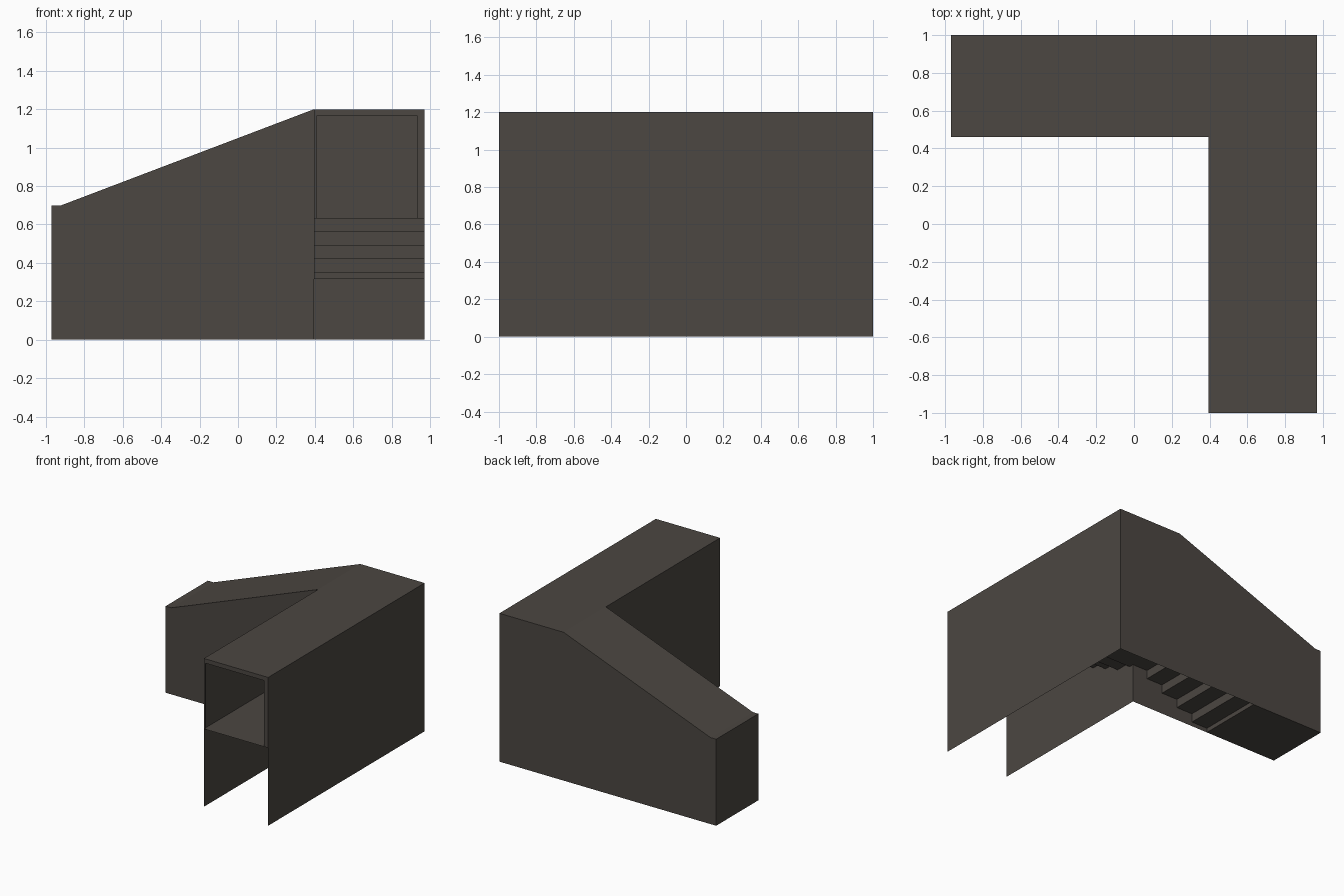
import bpy

if "Cube" in bpy.data.objects:
    bpy.data.objects.remove(bpy.data.objects["Cube"])

mat = bpy.data.materials.new("dark taupe")
mat.diffuse_color = (0.072, 0.063, 0.054, 1)
mat.use_nodes = True
mat.node_tree.nodes["Principled BSDF"].inputs["Base Color"].default_value = mat.diffuse_color

L, E, I, R = -0.97, -0.92, 0.395, 0.97     # end cap, wall end, inner corner, right side
F, B, C = -1.0, 1.0, 0.46                  # front, back, inner wall of the left wing
TOP, LOW, LAND, UP = 1.2, 0.7, 0.315, 0.63  # roof, low roof, landing, upper floor


def make(name, faces):
    """Thin surface object from a list of polygons."""
    verts, polys = [], []
    for f in faces:
        polys.append(list(range(len(verts), len(verts) + len(f))))
        verts += f
    me = bpy.data.meshes.new(name)
    me.from_pydata(verts, [], polys)
    me.materials.append(mat)
    ob = bpy.data.objects.new(name, me)
    bpy.context.collection.objects.link(ob)
    return ob


def strip(name, profile, to3d, a, b):
    """Sweep a 2D profile between two positions a and b."""
    faces = []
    for p, q in zip(profile, profile[1:]):
        faces.append([to3d(p, a), to3d(q, a), to3d(q, b), to3d(p, b)])
    return make(name, faces)


def stairs(start, step, z, rises):
    """Stepped profile points: riser then tread."""
    pts = []
    for i, r in enumerate(rises):
        pts += [(start + i * step, z), (start + i * step, z + r)]
        z += r
    return pts


# walls
make("back_wall", [[(R, B, 0), (E, B, 0), (E, B, LOW), (I, B, TOP), (R, B, TOP)]])
make("left_wing_inner_wall", [[(E, C, 0), (I, C, 0), (I, C, TOP), (E, C, LOW)]])
make("right_wall", [[(R, F, 0), (R, B, 0), (R, B, TOP), (R, F, TOP)]])
make("front_wing_inner_wall", [[(I, C, 0), (I, F, 0), (I, F, TOP), (I, C, TOP)]])

# roof: flat over the front wing, sloping down along the left wing
make("flat_roof", [[(I, F, TOP), (R, F, TOP), (R, B, TOP), (I, B, TOP)]])
make("sloped_roof", [[(E, C, LOW), (I, C, TOP), (I, B, TOP), (E, B, LOW)]])

# closed end of the left wing
make("end_cap", [
    [(L, B, 0), (L, C, 0), (L, C, LOW), (L, B, LOW)],
    [(L, C, 0), (E, C, 0), (E, C, LOW), (L, C, LOW)],
    [(E, B, 0), (L, B, 0), (L, B, LOW), (E, B, LOW)],
    [(L, C, LOW), (E, C, LOW), (E, B, LOW), (L, B, LOW)],
])

# floor and lower stairs, rising along +x to the corner landing
lower = [(L, 0)] + stairs(-0.32, 0.145, 0, [0.035] + [0.07] * 4) + [(R, LAND)]
strip("lower_stairs", lower, lambda p, y: (p[0], y, p[1]), C, B)

# upper stairs, rising along -y to the upper floor
upper = [(C, LAND)] + stairs(0.42, -0.14, LAND, [0.035] + [0.07] * 4) + [(F, UP)]
strip("upper_stairs", upper, lambda p, x: (x, p[0], p[1]), R, I)

# thin frame around the front opening
a, b, t = I + 0.015, R - 0.035, TOP - 0.035
make("front_frame", [
    [(I, F, UP), (a, F, UP), (a, F, t), (I, F, TOP)],
    [(b, F, UP), (R, F, UP), (R, F, TOP), (b, F, t)],
    [(a, F, t), (b, F, t), (R, F, TOP), (I, F, TOP)],
])
